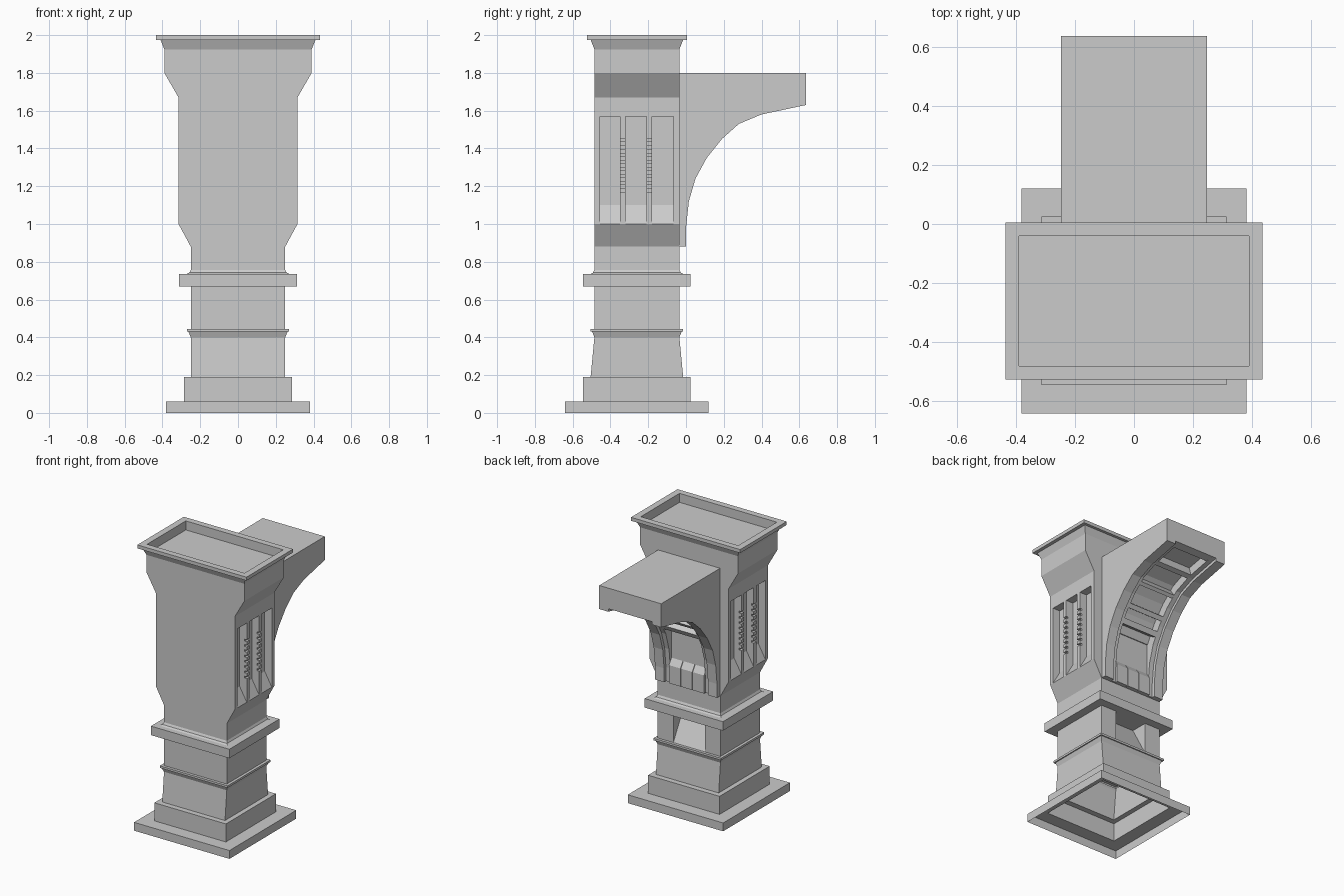
import bpy, bmesh
from mathutils import Vector

if "Cube" in bpy.data.objects:
    bpy.data.objects.remove(bpy.data.objects["Cube"])

CY = -0.26  # pillar centre in y


def mesh(name, verts, faces, solid=True):
    me = bpy.data.meshes.new(name)
    me.from_pydata([tuple(v) for v in verts], [], faces)
    if solid:
        bm = bmesh.new()
        bm.from_mesh(me)
        bmesh.ops.recalc_face_normals(bm, faces=bm.faces)
        bm.to_mesh(me)
        bm.free()
    ob = bpy.data.objects.new(name, me)
    bpy.context.collection.objects.link(ob)
    return ob


def extrude(name, pts, a, b, axis):
    """Prism from 2D points: axis 'x' takes (y,z) points, axis 'y' takes (x,z)."""
    put = (lambda p, t: (t, p[0], p[1])) if axis == 'x' else (lambda p, t: (p[0], t, p[1]))
    n = len(pts)
    verts = [put(p, a) for p in pts] + [put(p, b) for p in pts]
    faces = [list(range(n)), list(range(n, 2 * n))]
    faces += [[i, (i + 1) % n, (i + 1) % n + n, i + n] for i in range(n)]
    return mesh(name, verts, faces)


# Pillar shell: stacked rectangles (z, half x, half y), open underneath
levels = [(0, .38, .38), (.06, .38, .38), (.06, .285, .285), (.19, .285, .285),
          (.19, .25, .245), (.40, .25, .225), (.43, .262, .237), (.43, .27, .245),
          (.445, .27, .245), (.445, .25, .225), (.67, .25, .225), (.67, .312, .285),
          (.735, .312, .285), (.735, .272, .247), (.742, .258, .233), (.757, .25, .225),
          (.88, .25, .225), (1.0, .315, .225), (1.57, .315, .225), (1.67, .315, .225),
          (1.8, .39, .225), (1.925, .39, .225), (1.975, .41, .245), (1.975, .435, .265),
          (2.0, .435, .265), (2.0, .388, .22), (1.935, .388, .22)]
verts, faces = [], []
for z, hx, hy in levels:
    verts += [(-hx, CY - hy, z), (hx, CY - hy, z), (hx, CY + hy, z), (-hx, CY + hy, z)]
for k in range(len(levels) - 1):
    for i in range(4):
        if levels[k][0] == 1.0 and i in (1, 3):      # side panel openings
            continue
        if levels[k][:2] == (.445, .25) and i == 2:  # back niche opening
            continue
        j = (i + 1) % 4
        faces.append([4 * k + i, 4 * k + j, 4 * k + 4 + j, 4 * k + 4 + i])
m = len(verts)
faces.append([m - 4, m - 3, m - 2, m - 1])
mesh("pillar_shell", verts, faces, solid=False)

# Back niche: side strips and a wedge-shaped hollow
yb, yd, w = CY + .225, CY + .10, .125
for s in (-1, 1):
    extrude("niche_cheek", [(yb, .445), (yb, .67), (yd, .67)], s * w, s * .25, 'x')
mesh("niche_slope", [(w, yb, .445), (-w, yb, .445), (-w, yd, .67), (w, yd, .67),
                     (w, yb, .67), (-w, yb, .67)], [[0, 1, 2, 3], [3, 2, 5, 4]], solid=False)

# Side panels: posts, notched mullions, recessed back and sloping sill
notched = [(.315, 1.0)]
for i in range(8):
    z = 1.17 + i * .038
    notched += [(.315, z), (.298, z), (.298, z + .014), (.315, z + .014)]
notched += [(.315, 1.57), (.25, 1.57), (.25, 1.0)]
plain = [(.315, 1.0), (.315, 1.57), (.25, 1.57), (.25, 1.0)]
for s in (-1, 1):
    for prof, y0, y1, name in ((plain, -.485, -.455, "panel_post"), (notched, -.35, -.32, "panel_mullion"),
                               (notched, -.21, -.18, "panel_mullion"), (plain, -.065, -.035, "panel_post")):
        extrude(name, [(s * x, z) for x, z in prof], y0, y1, 'y')
    path = [(.315, 1.0), (.258, 1.10), (.258, 1.57), (.315, 1.57)]
    pv = [(s * x, y, z) for x, z in path for y in (-.46, -.06)]
    pf = [[2 * i, 2 * i + 1, 2 * i + 3, 2 * i + 2] for i in range(3)]
    mesh("panel_recess", pv, pf if s > 0 else [f[::-1] for f in pf], solid=False)

# Bracket arm underside curve (y, z)
curve = [Vector(p) for p in ((0, .88), (0, .98), (.015, 1.12), (.05, 1.24), (.11, 1.35),
                             (.19, 1.45), (.28, 1.53), (.40, 1.58), (.635, 1.63))]
N = len(curve) - 1


def at(t, off):
    """Point on the curve at index t, moved inward by off."""
    i = min(int(t), N - 1)
    p = curve[i].lerp(curve[i + 1], t - i)

    def normal(k):
        d = (curve[min(k + 1, N)] - curve[max(k - 1, 0)]).normalized()
        return Vector((-d.y, d.x))
    p = p + off * normal(i).lerp(normal(i + 1), t - i).normalized()
    if t >= N:
        p.x = .635
    return p


def arm_slice(name, off, x0, x1):
    pts = [p for p in (at(i, off) for i in range(N + 1)) if p.x > -.035]
    pts += [Vector((.635, 1.8)), Vector((-.04, 1.8)), Vector((-.04, pts[0].y))]
    extrude(name, pts, x0, x1, 'x')


# Arm: outer rails, inner frames and deep core
for s in (-1, 1):
    arm_slice("arm_rail", 0, s * .175, s * .247)
    arm_slice("arm_frame", .022, s * .14, s * .175)
arm_slice("arm_core", .085, -.14, .14)

# Ribs between the coffers
for t0, t1 in ((7.78, 8), (6.9, 7.1), (5.55, 5.75), (4.25, 4.5), (3.4, 3.7)):
    extrude("arm_rib", [at(t0, .022), at(t1, .022), at(t1, .1), at(t0, .1)], -.14, .14, 'x')

# Slatted ledge at the foot of the arm
for i in range(3):
    x = -.14 + i * .0945
    extrude("arm_foot_slat", [(-.04, .88), (-.006, .88), (-.006, 1.01), (-.04, 1.06)], x, x + .091, 'x')
